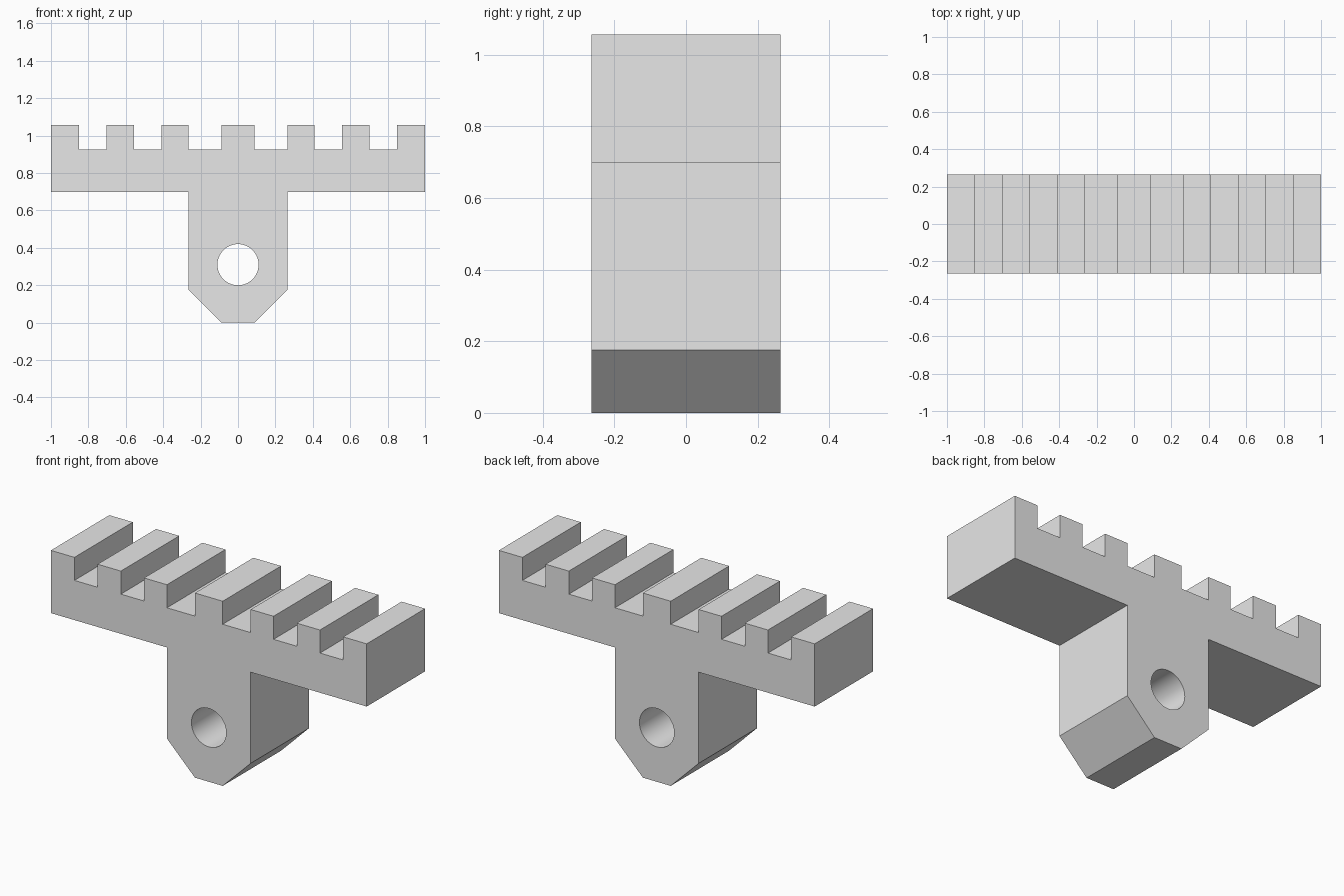
import bpy, bmesh, math

if "Cube" in bpy.data.objects:
    bpy.data.objects.remove(bpy.data.objects["Cube"], do_unlink=True)

HALF_DEPTH = 0.264
TOP, GROOVE, BAR_BOTTOM = 1.057, 0.925, 0.698
STEM, FOOT, CHAMFER = 0.265, 0.088, 0.176

grey = bpy.data.materials.new("plain grey")
grey.use_nodes = True
colour = (0.8, 0.8, 0.8, 1)
grey.diffuse_color = colour
grey.node_tree.nodes["Principled BSDF"].inputs["Base Color"].default_value = colour

# Right half of the outline, from the foot up to the central tooth
half = [(FOOT, 0), (STEM, CHAMFER), (STEM, BAR_BOTTOM), (1, BAR_BOTTOM), (1, TOP)]
for tooth_inner, next_outer in ((0.851, 0.704), (0.557, 0.41), (0.265, 0.088)):
    half += [(tooth_inner, TOP), (tooth_inner, GROOVE),
             (next_outer, GROOVE), (next_outer, TOP)]
outline = half + [(-x, z) for x, z in reversed(half)]

# Toothed bar and stem as one extruded profile
bm = bmesh.new()
face = bm.faces.new([bm.verts.new((x, -HALF_DEPTH, z)) for x, z in outline])
extruded = bmesh.ops.extrude_face_region(bm, geom=[face])["geom"]
bmesh.ops.translate(bm, vec=(0, 2 * HALF_DEPTH, 0),
                    verts=[v for v in extruded if isinstance(v, bmesh.types.BMVert)])
bmesh.ops.recalc_face_normals(bm, faces=bm.faces)
mesh = bpy.data.meshes.new("toothed_bracket")
bm.to_mesh(mesh)
bm.free()
mesh.materials.append(grey)
bracket = bpy.data.objects.new("toothed_bracket", mesh)
bpy.context.collection.objects.link(bracket)

# Round pin hole through the stem
bpy.ops.mesh.primitive_cylinder_add(vertices=64, radius=0.11, depth=1,
                                    location=(0, 0, 0.31),
                                    rotation=(math.pi / 2, 0, 0))
cutter = bpy.context.object
cutter.name = "pin_hole_cutter"
cutter.data.materials.append(grey)
cut = bracket.modifiers.new("pin hole", "BOOLEAN")
cut.operation = "DIFFERENCE"
cut.solver = "EXACT"
cut.object = cutter

# Bake the hole, then smooth its wall while keeping edges sharp
bpy.ops.object.select_all(action="DESELECT")
bpy.context.view_layer.objects.active = bracket
bracket.select_set(True)
bpy.ops.object.modifier_apply(modifier=cut.name)
bpy.data.objects.remove(cutter, do_unlink=True)
bpy.ops.object.shade_smooth_by_angle(angle=math.radians(30))
